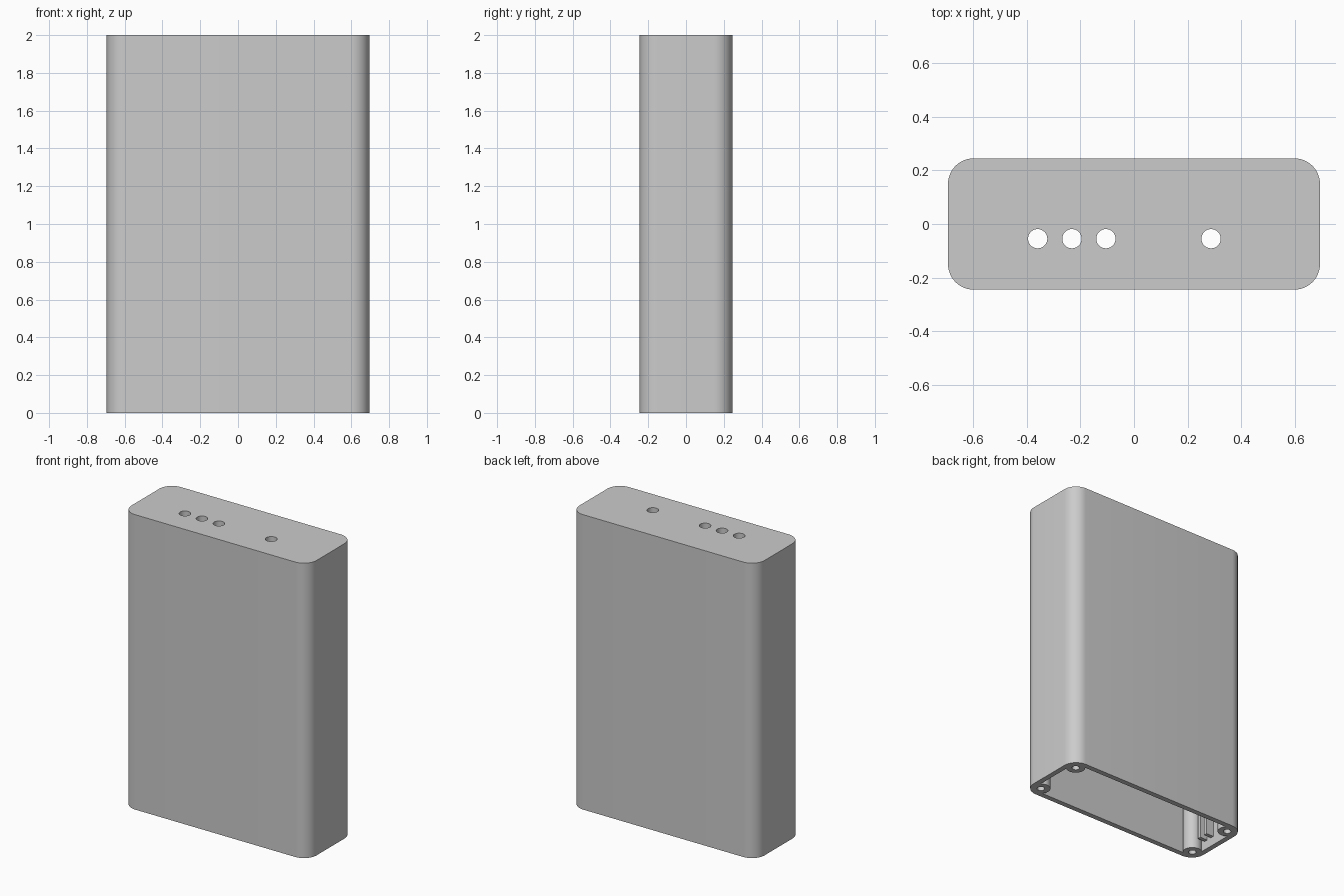
import bpy, bmesh, math

cube = bpy.data.objects.get("Cube")
if cube:
    bpy.data.objects.remove(cube, do_unlink=True)

WIDTH, DEPTH, HEIGHT = 1.39, 0.49, 2.0
WALL, RADIUS = 0.035, 0.095

grey = bpy.data.materials.new("grey plastic")
grey.use_nodes = True
grey.diffuse_color = (0.6, 0.6, 0.6, 1)
grey.node_tree.nodes["Principled BSDF"].inputs["Base Color"].default_value = (0.6, 0.6, 0.6, 1)


def prism(name, outline, z0, z1):
    """Extrude a closed outline from z0 up to z1."""
    bm = bmesh.new()
    base = bm.faces.new([bm.verts.new((x, y, z0)) for x, y in outline])
    top = bmesh.ops.extrude_face_region(bm, geom=[base])["geom"]
    for v in top:
        if isinstance(v, bmesh.types.BMVert):
            v.co.z = z1
    bmesh.ops.recalc_face_normals(bm, faces=bm.faces)
    mesh = bpy.data.meshes.new(name)
    bm.to_mesh(mesh)
    bm.free()
    mesh.materials.append(grey)
    obj = bpy.data.objects.new(name, mesh)
    bpy.context.collection.objects.link(obj)
    return obj


def circle(x, y, r, n=32):
    return [(x + r * math.cos(math.tau * i / n), y + r * math.sin(math.tau * i / n)) for i in range(n)]


def rounded(w, d, r, n=12):
    points = []
    for k, (sx, sy) in enumerate([(1, 1), (-1, 1), (-1, -1), (1, -1)]):
        for i in range(n + 1):
            a = math.pi / 2 * (k + i / n)
            points.append((sx * (w / 2 - r) + r * math.cos(a), sy * (d / 2 - r) + r * math.sin(a)))
    return points


def box(x, y, w, d):
    return [(x - w / 2, y - d / 2), (x + w / 2, y - d / 2), (x + w / 2, y + d / 2), (x - w / 2, y + d / 2)]


def combine(target, tool, operation):
    """Apply a boolean and remove the tool."""
    mod = target.modifiers.new("boolean", "BOOLEAN")
    mod.operation, mod.solver, mod.object = operation, "EXACT", tool
    bpy.context.view_layer.objects.active = target
    bpy.ops.object.modifier_apply(modifier=mod.name)
    bpy.data.objects.remove(tool, do_unlink=True)


# Hollow case, open at the bottom
case = prism("case", rounded(WIDTH, DEPTH, RADIUS), 0, HEIGHT)
cavity = prism("cavity", rounded(WIDTH - 2 * WALL, DEPTH - 2 * WALL, RADIUS - WALL), -0.1, HEIGHT - WALL)

# Screw posts in the corners and board rails on the end walls
corners = [(sx * 0.62, sy * 0.17) for sx in (-1, 1) for sy in (-1, 1)]
for x, y in corners:
    combine(cavity, prism("post", circle(x, y, 0.06), -0.2, HEIGHT), "DIFFERENCE")
for side in (-1, 1):
    for y in (-0.085, -0.025):
        combine(cavity, prism("rail", box(side * 0.65, y, 0.09, 0.025), 0.06, HEIGHT), "DIFFERENCE")
combine(case, cavity, "DIFFERENCE")

# Screw holes below and indicator holes through the top
for x, y in corners:
    combine(case, prism("screw_hole", circle(x, y, 0.024, 24), -0.1, 0.3), "DIFFERENCE")
for x in (-0.36, -0.232, -0.105, 0.288):
    combine(case, prism("top_hole", circle(x, -0.055, 0.036), HEIGHT - 0.2, HEIGHT + 0.1), "DIFFERENCE")

bpy.ops.object.select_all(action="DESELECT")
case.select_set(True)
bpy.context.view_layer.objects.active = case
bpy.ops.object.shade_smooth_by_angle(angle=math.radians(30))
